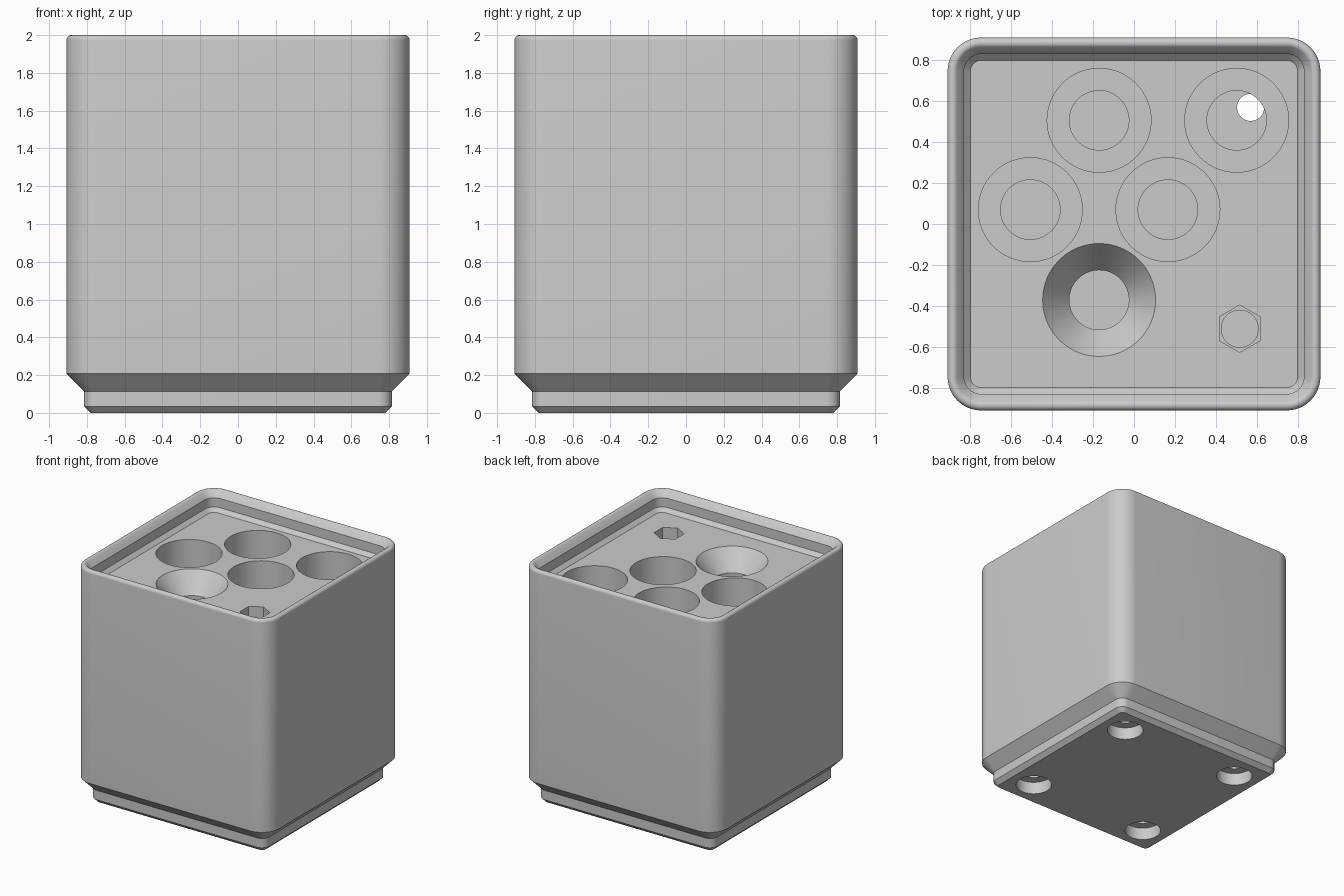
import bpy, bmesh, math

cube = bpy.data.objects.get("Cube")
if cube:
    bpy.data.objects.remove(cube, do_unlink=True)

grey = bpy.data.materials.new("light grey plastic")
grey.use_nodes = True
colour = (0.6, 0.6, 0.6, 1)
grey.diffuse_color = colour
grey.node_tree.nodes["Principled BSDF"].inputs["Base Color"].default_value = colour


def rounded_square(half, radius, z, steps=12):
    """Ring of points around a square with rounded corners."""
    ring = []
    for corner in range(4):
        mid = math.radians(45 + 90 * corner)
        cx = math.copysign(half - radius, math.cos(mid))
        cy = math.copysign(half - radius, math.sin(mid))
        for i in range(steps + 1):
            a = math.radians(90 * (corner + i / steps))
            ring.append((cx + radius * math.cos(a), cy + radius * math.sin(a), z))
    return ring


def circle(x, y, radius, z, sides):
    turn = math.pi / 2
    return [(x + radius * math.cos(turn + math.tau * i / sides),
             y + radius * math.sin(turn + math.tau * i / sides), z) for i in range(sides)]


def loft(name, rings):
    """Skin a stack of equal rings into a closed solid."""
    bm = bmesh.new()
    loops = [[bm.verts.new(p) for p in ring] for ring in rings]
    n = len(loops[0])
    for a, b in zip(loops, loops[1:]):
        for i in range(n):
            j = (i + 1) % n
            bm.faces.new((a[i], a[j], b[j], b[i]))
    bm.faces.new(loops[0][::-1])
    bm.faces.new(loops[-1])
    bmesh.ops.recalc_face_normals(bm, faces=bm.faces[:])
    mesh = bpy.data.meshes.new(name)
    bm.to_mesh(mesh)
    bm.free()
    mesh.materials.append(grey)
    obj = bpy.data.objects.new(name, mesh)
    bpy.context.collection.objects.link(obj)
    return obj


def drill(name, x, y, profile, sides=64):
    """Subtract a stepped round or many-sided hole from the body."""
    cutter = loft(name, [circle(x, y, r, z, sides) for r, z in profile])
    cutter.hide_render = True
    mod = body.modifiers.new(name, "BOOLEAN")
    mod.operation = "DIFFERENCE"
    mod.solver = "EXACT"
    mod.object = cutter
    bpy.context.view_layer.objects.active = body
    bpy.ops.object.modifier_apply(modifier=name)
    bpy.data.objects.remove(cutter, do_unlink=True)


# Body: stepped foot, straight walls, rounded rim, stepped lip, inner floor
FLOOR, OUTER, CORNER, FILLET = 1.837, 0.908, 0.164, 0.026
profile = [(0.78, 0.035, 0), (0.815, 0.07, 0.035), (0.815, 0.07, 0.114),
           (OUTER, CORNER, 0.208)]
for i in range(9):
    a = math.radians(135 * i / 8)
    inset = FILLET * (1 - math.cos(a))
    profile.append((OUTER - inset, CORNER - inset, 2 - FILLET * (1 - math.sin(a))))
profile += [(0.828, 0.084, 1.946), (0.828, 0.084, 1.868), (0.797, 0.053, FLOOR)]
body = loft("storage_block", [rounded_square(*p) for p in profile])

# Straight stepped sockets
TOP = FLOOR + 0.05
WIDE, NARROW, STEP, DEEP = 0.253, 0.145, 0.9, 0.2
for i, (x, y) in enumerate([(-0.17, 0.505), (0.5, 0.505), (-0.505, 0.07), (0.165, 0.07)]):
    drill(f"wide_socket_{i}", x, y, [(WIDE, STEP), (WIDE, TOP)])
    drill(f"narrow_socket_{i}", x, y, [(NARROW, DEEP), (NARROW, STEP + 0.1)])

# Countersunk socket
SINK = 0.165
slope = (0.275 - NARROW) / SINK
drill("countersunk_socket", -0.17, -0.37,
      [(NARROW, DEEP), (NARROW, FLOOR - SINK), (0.275 + slope * 0.05, TOP)])

# Hexagonal socket with a round bore below
drill("hex_socket", 0.515, -0.51, [(0.115, 1.55), (0.115, TOP)], 6)
drill("hex_bore", 0.515, -0.51, [(0.09, 0.6), (0.09, 1.6)])

# Magnet recesses and screw holes in the foot
for sx in (-1, 1):
    for sy in (-1, 1):
        x, y = sx * 0.568, sy * 0.568
        drill("magnet_recess", x, y, [(0.142, -0.05), (0.142, 0.105)])
        drill("screw_hole", x, y, [(0.066, 0.05), (0.066, 0.262)])

# Smooth the rounded surfaces and keep the edges crisp
bpy.ops.object.select_all(action="DESELECT")
body.select_set(True)
bpy.context.view_layer.objects.active = body
bpy.ops.object.shade_smooth_by_angle(angle=math.radians(25))
